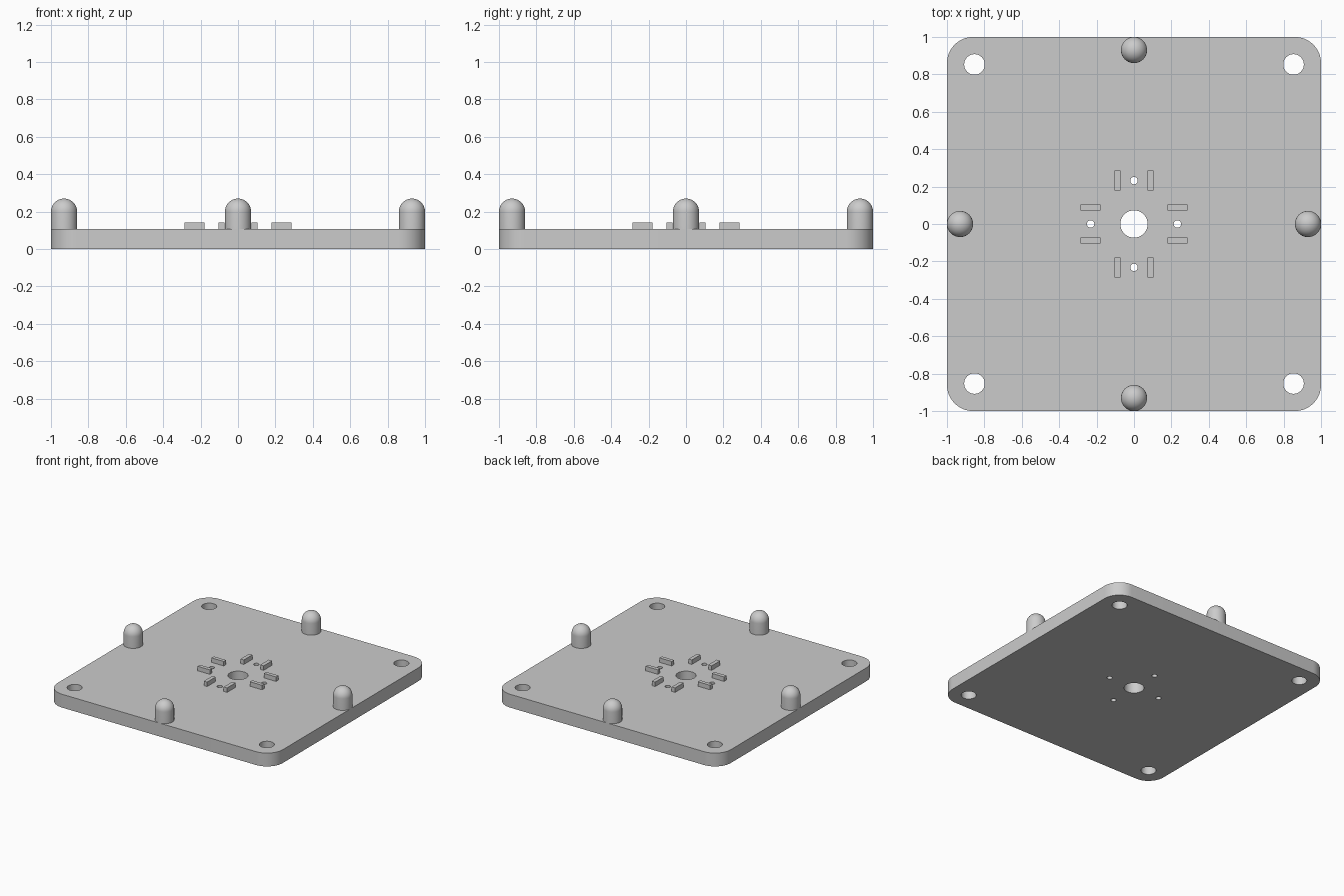
import bpy, bmesh
from math import pi, cos, sin
from mathutils import Matrix, Vector

THICK = 0.107        # plate thickness
PEG_R, PEG_AT, PEG_TOP = 0.07, 0.93, 0.27
scene = bpy.context.scene
if "Cube" in bpy.data.objects:
    bpy.data.objects.remove(bpy.data.objects["Cube"], do_unlink=True)

grey = bpy.data.materials.new("plain grey")
grey.use_nodes = True
grey.diffuse_color = (0.6, 0.6, 0.6, 1)
grey.node_tree.nodes["Principled BSDF"].inputs["Base Color"].default_value = (0.6, 0.6, 0.6, 1)


def finish(obj, smooth=True):
    """Select the object, give it its colour and shading."""
    bpy.ops.object.select_all(action='DESELECT')
    obj.select_set(True)
    bpy.context.view_layer.objects.active = obj
    obj.data.materials.clear()
    obj.data.materials.append(grey)
    if smooth:
        bpy.ops.object.shade_smooth_by_angle(angle=pi / 6)


def mesh_object(name, bm):
    bmesh.ops.recalc_face_normals(bm, faces=bm.faces)
    mesh = bpy.data.meshes.new(name)
    bm.to_mesh(mesh)
    bm.free()
    obj = bpy.data.objects.new(name, mesh)
    scene.collection.objects.link(obj)
    return obj


def arc(cx, cy, r, start, sweep, steps):
    return [(cx + r * cos(start + sweep * i / steps),
             cy + r * sin(start + sweep * i / steps)) for i in range(steps + 1)]


def circle(cx, cy, r, steps=40):
    return arc(cx, cy, r, 0, 2 * pi, steps)[:-1]


# Plate: rounded square outline with round through holes
radius = 0.14
inner = 1 - radius
outline = []
for k, (sx, sy) in enumerate([(1, 1), (-1, 1), (-1, -1), (1, -1)]):
    outline += arc(sx * inner, sy * inner, radius, k * pi / 2, pi / 2, 12)

loops = [outline, circle(0, 0, 0.073, 48)]
loops += [circle(x, y, 0.055) for x in (-0.853, 0.853) for y in (-0.853, 0.853)]
loops += [circle(0.232 * cos(k * pi / 2), 0.232 * sin(k * pi / 2), 0.02, 24) for k in range(4)]

curve = bpy.data.curves.new("plate", 'CURVE')
curve.dimensions = '2D'
curve.fill_mode = 'BOTH'
curve.extrude = THICK / 2
for pts in loops:
    spline = curve.splines.new('POLY')
    spline.points.add(len(pts) - 1)
    for p, (x, y) in zip(spline.points, pts):
        p.co = (x, y, 0, 1)
    spline.use_cyclic_u = True
plate = bpy.data.objects.new("plate", curve)
scene.collection.objects.link(plate)
bpy.ops.object.select_all(action='DESELECT')
plate.select_set(True)
bpy.context.view_layer.objects.active = plate
bpy.ops.object.convert(target='MESH')
plate = bpy.context.view_layer.objects.active
bm = bmesh.new()
bm.from_mesh(plate.data)
bmesh.ops.remove_doubles(bm, verts=bm.verts, dist=0.0001)
bmesh.ops.translate(bm, verts=bm.verts, vec=(0, 0, THICK / 2))
bmesh.ops.recalc_face_normals(bm, faces=bm.faces)
bm.to_mesh(plate.data)
bm.free()
finish(plate)


# Domed pegs, one at the middle of each edge
def make_peg(name, x, y):
    bm = bmesh.new()
    profile = [(PEG_R, THICK)] + arc(0, PEG_TOP - PEG_R, PEG_R, 0, pi / 2, 12)
    verts = [bm.verts.new((r, 0, z)) for r, z in profile]
    edges = [bm.edges.new(pair) for pair in zip(verts, verts[1:])]
    bmesh.ops.spin(bm, geom=verts + edges, cent=(0, 0, 0), axis=(0, 0, 1),
                   angle=2 * pi, steps=40)
    bmesh.ops.remove_doubles(bm, verts=bm.verts, dist=0.0001)
    bmesh.ops.translate(bm, verts=bm.verts, vec=(x, y, 0))
    finish(mesh_object(name, bm))


# Pairs of small upright ribs around the centre
def make_rib(name, turn, side):
    low, high = THICK - 0.01, 0.143
    centre = Vector((0.232, side * 0.088, (low + high) / 2))
    size = Matrix.Diagonal((0.108, 0.03, high - low, 1))
    bm = bmesh.new()
    bmesh.ops.create_cube(bm, size=1, matrix=Matrix.Rotation(turn, 4, 'Z')
                          @ Matrix.Translation(centre) @ size)
    finish(mesh_object(name, bm), smooth=False)


for k, place in enumerate(("left", "back", "right", "front")):
    turn = k * pi / 2
    make_peg(place + "_peg", PEG_AT * cos(turn), PEG_AT * sin(turn))
    for side, tag in ((-1, "a"), (1, "b")):
        make_rib(place + "_rib_" + tag, turn, side)
